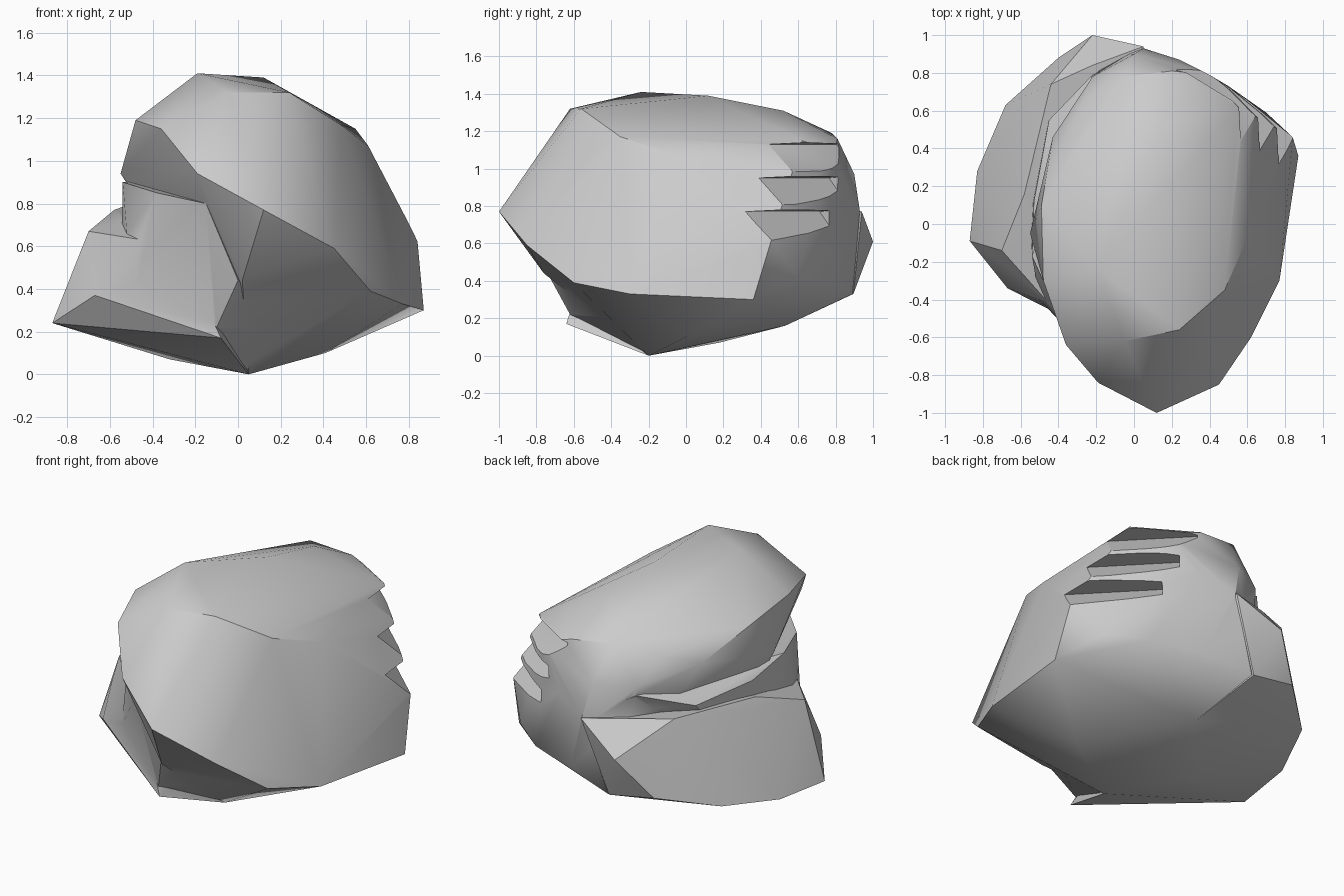
import bpy, bmesh, math
from mathutils import Vector

if "Cube" in bpy.data.objects:
    bpy.data.objects.remove(bpy.data.objects["Cube"])


def hull(name, points):
    """Solid convex stone from a few corner points."""
    bm = bmesh.new()
    for p in points:
        bm.verts.new(p)
    bmesh.ops.convex_hull(bm, input=bm.verts[:])
    loose = [v for v in bm.verts if not v.link_faces]
    bmesh.ops.delete(bm, geom=loose, context='VERTS')
    bmesh.ops.recalc_face_normals(bm, faces=bm.faces[:])
    mesh = bpy.data.meshes.new(name)
    bm.to_mesh(mesh)
    bm.free()
    obj = bpy.data.objects.new(name, mesh)
    bpy.context.collection.objects.link(obj)
    return obj


def combine(target, other, operation):
    bpy.context.view_layer.objects.active = target
    mod = target.modifiers.new(operation, 'BOOLEAN')
    mod.operation = operation
    mod.solver = 'EXACT'
    mod.object = other
    bpy.ops.object.modifier_apply(modifier=mod.name)
    bpy.data.objects.remove(other)


# Upper mass: ridge that winds down the front, domed top, back edge, underside
front_ridge = [(-.36, -.64, 1.15), (-.19, -.84, .94), (.12, -1, .77),
               (.45, -.85, .59), (.62, -.60, .39), (.77, -.30, .33),
               (.80, .02, .31), (.87, .36, .30)]
top = [(-.05, -.62, 1.32), (.24, -.56, 1.32), (-.19, -.24, 1.41),
       (.12, .12, 1.39), (.15, .52, 1.31), (.48, -.35, 1.17),
       (.61, -.05, 1.07), (.55, .62, 1.15)]
back_edge = [(-.48, -.30, 1.19), (-.49, .10, 1.15), (-.43, .46, 1.05),
             (-.28, .62, 1.11), (-.06, .78, 1.19), (.20, .81, 1.16),
             (.40, .79, 1.09), (0, .90, .97), (-.22, .78, .97),
             (-.55, -.05, .94), (.24, .87, .85), (.05, .93, .77)]
back_rim = [(-.10, .89, .33), (.20, .82, .38), (.50, .73, .40), (.70, .59, .43)]
underside = [(.84, .46, .63), (.41, 0, .10), (.05, -.20, 0),
             (0, .53, .16), (.02, -.76, .44)]
rock = hull("rock", front_ridge + top + back_edge + back_rim + underside)

# Stepped grooves on the back right corner: flat ceiling, sloping riser
out, along = Vector((.72, .69, 0)), Vector((-.69, .72, 0))
for x, y, z in [(.60, .62, 1.13), (.69, .58, .95), (.77, .53, .77)]:
    apex = Vector((x, y, z)) - out * .15
    pts = []
    for s in (-.5, .4):
        base = apex + along * s
        pts += [base, base + out * .4 + Vector((0, 0, .03)),
                base + out * .4 + Vector((0, 0, -.40))]
    combine(rock, hull("groove_cutter", pts), 'DIFFERENCE')

# Recessed middle band between the upper mass and the slab
middle = [(-.54, -.17, .90), (-.53, .12, .84), (-.38, -.52, .85),
          (-.15, -.78, .80), (0, -.74, .44), (-.26, -.52, .56),
          (-.10, -.62, .22), (.05, -.20, .01), (-.45, .55, .83),
          (-.22, .79, .92), (0, .89, .80), (.3, .5, .8), (.25, -.35, .2),
          (-.55, .1, .3), (-.5, -.4, .4)]
combine(rock, hull("middle_band", middle), 'UNION')

# Lower slab jutting out to the left and back
rim = [(-.87, -.09, .24), (-.83, .28, .26), (-.68, .63, .31),
       (-.40, .88, .38), (-.22, 1, .61), (.05, .94, .77), (-.11, .895, .33)]
ledge = [(-.70, -.14, .67), (-.58, .16, .77), (-.44, .74, .82), (-.22, .84, .80)]
slab_front = [(-.69, -.22, .56), (-.67, -.34, .37), (-.38, -.48, .29),
              (-.08, -.64, .17), (-.26, -.52, .56), (-.45, -.42, .63)]
slab_base = [(.05, -.20, 0), (-.32, .18, .07), (0, .53, .16)]
combine(rock, hull("lower_slab", rim + ledge + slab_front + slab_base), 'UNION')

# Soft faces with crisp ridges
bpy.ops.object.select_all(action='DESELECT')
rock.select_set(True)
bpy.context.view_layer.objects.active = rock
bpy.ops.object.shade_smooth_by_angle(angle=math.radians(32))
